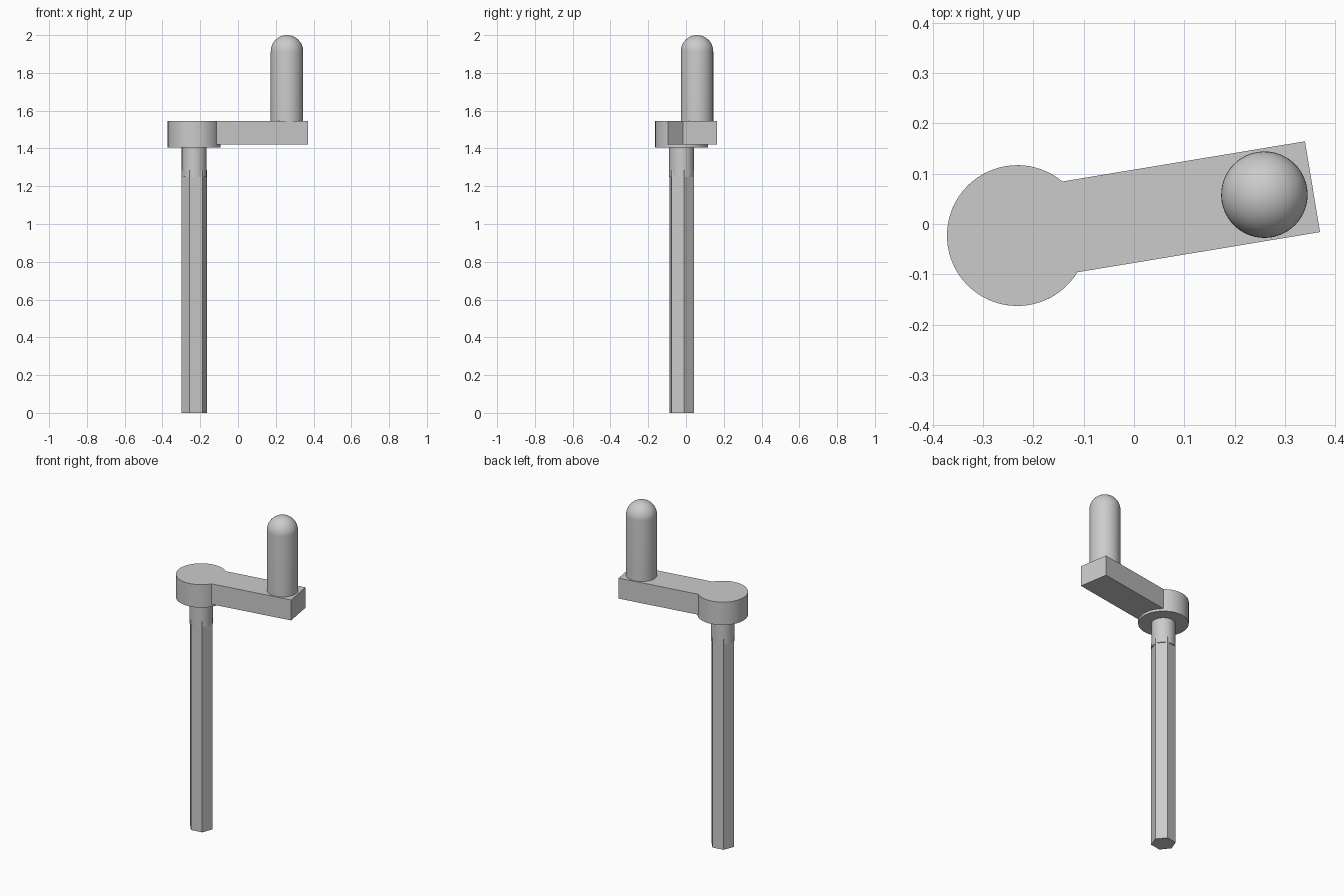
import bpy, bmesh, math
from mathutils import Matrix

cube = bpy.data.objects.get("Cube")
if cube:
    bpy.data.objects.remove(cube, do_unlink=True)

HUB = (-0.232, -0.023)
TURN = math.radians(9.4)      # swing of the crank arm about the hub
PLACE = Matrix.Translation((*HUB, 0)) @ Matrix.Rotation(TURN, 4, "Z")

steel = bpy.data.materials.new("grey_steel")
steel.use_nodes = True
colour = (0.6, 0.6, 0.6, 1)
steel.diffuse_color = colour
steel.node_tree.nodes["Principled BSDF"].inputs["Base Color"].default_value = colour


def circle(radius, sides, x=0.0):
    return [(x + radius * math.cos(math.tau * i / sides),
             radius * math.sin(math.tau * i / sides)) for i in range(sides)]


def finish(name, bm, smooth=True):
    bmesh.ops.recalc_face_normals(bm, faces=bm.faces)
    mesh = bpy.data.meshes.new(name)
    bm.to_mesh(mesh)
    bm.free()
    mesh.materials.append(steel)
    obj = bpy.data.objects.new(name, mesh)
    obj.matrix_world = PLACE
    bpy.context.collection.objects.link(obj)
    if smooth:
        bpy.ops.object.select_all(action="DESELECT")
        obj.select_set(True)
        bpy.context.view_layer.objects.active = obj
        bpy.ops.object.shade_smooth_by_angle(angle=math.radians(30))
    return obj


def prism(name, outline, bottom, top, smooth=True):
    bm = bmesh.new()
    face = bm.faces.new([bm.verts.new((x, y, bottom)) for x, y in outline])
    grown = bmesh.ops.extrude_face_region(bm, geom=[face], use_keep_orig=True)
    verts = [v for v in grown["geom"] if isinstance(v, bmesh.types.BMVert)]
    bmesh.ops.translate(bm, verts=verts, vec=(0, 0, top - bottom))
    return finish(name, bm, smooth)


# Hexagonal drive shaft and the round neck above it
prism("hex_shaft", circle(0.069, 6), 0, 1.285, smooth=False)
prism("round_neck", circle(0.066, 48), 1.25, 1.41)

# Crank arm: round hub flowing into a straight bar, with a low collar below
hub_r, half_width, reach = 0.14, 0.0915, 0.595
start = math.asin(half_width / hub_r)
steps = 56
outline = [(hub_r * math.cos(a), hub_r * math.sin(a)) for a in
           (start + (math.tau - 2 * start) * i / steps for i in range(steps + 1))]
outline += [(reach, -half_width), (reach, half_width)]
prism("crank_arm", outline, 1.42, 1.545)
prism("hub_collar", circle(hub_r, 64), 1.405, 1.42)

# Upright handle with a domed end, spun from a half profile
grip_x, grip_r, dome_z = 0.498, 0.086, 1.914
profile = [(0, 1.54), (grip_r, 1.54)]
profile += [(grip_r * math.cos(math.pi / 2 * i / 12),
             dome_z + grip_r * math.sin(math.pi / 2 * i / 12)) for i in range(13)]
bm = bmesh.new()
verts = [bm.verts.new((grip_x + r, 0, z)) for r, z in profile]
edges = [bm.edges.new(pair) for pair in zip(verts, verts[1:])]
bmesh.ops.spin(bm, geom=verts + edges, cent=(grip_x, 0, 0), axis=(0, 0, 1),
               angle=math.tau, steps=48, use_merge=False)
bmesh.ops.remove_doubles(bm, verts=bm.verts, dist=0.0005)
finish("handle_grip", bm)
